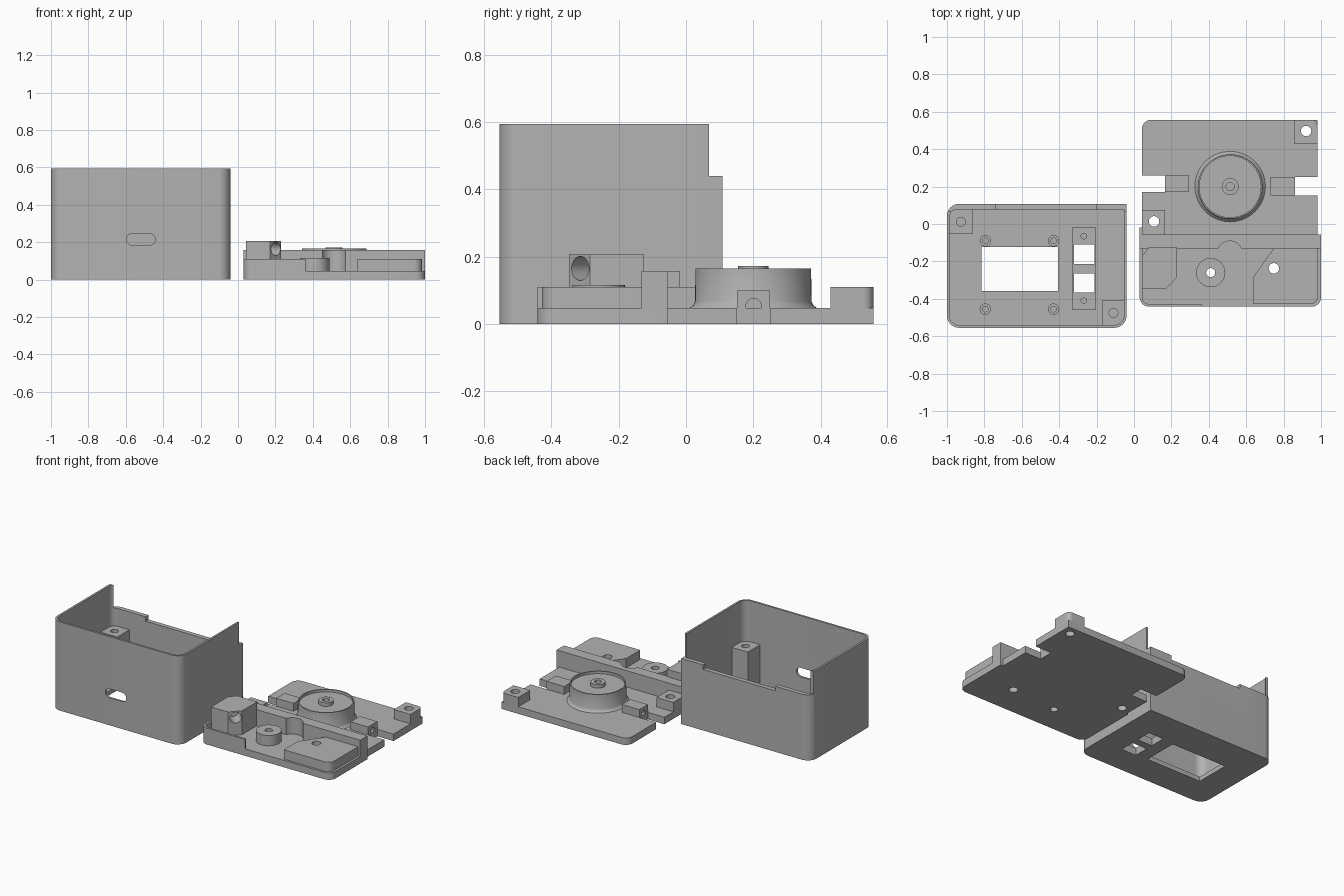
import bpy, bmesh, math
from mathutils import Vector, Matrix

if "Cube" in bpy.data.objects:
    bpy.data.objects.remove(bpy.data.objects["Cube"])

grey = bpy.data.materials.new("plain grey")
grey.diffuse_color = (0.45, 0.45, 0.45, 1)
grey.use_nodes = True
grey.node_tree.nodes["Principled BSDF"].inputs["Base Color"].default_value = grey.diffuse_color


def rounded(x0, x1, y0, y1, radii):
    """Rectangle outline; radii run front-left, front-right, back-right, back-left."""
    pts = []
    corners = [(x0, y0, 1, 1), (x1, y0, -1, 1), (x1, y1, -1, -1), (x0, y1, 1, -1)]
    for i, ((x, y, sx, sy), r) in enumerate(zip(corners, radii)):
        if r == 0:
            pts.append((x, y))
            continue
        for k in range(9):
            a = math.radians(180 + 90 * i + 90 * k / 8)
            pts.append((x + sx * r + r * math.cos(a), y + sy * r + r * math.sin(a)))
    return pts


def rect(x0, x1, y0, y1):
    return rounded(x0, x1, y0, y1, (0, 0, 0, 0))


def circle(x, y, r, n=40):
    return [(x + r * math.cos(2 * math.pi * k / n), y + r * math.sin(2 * math.pi * k / n))
            for k in range(n)]


def add_prism(bm, pts, z0, z1, matrix=Matrix()):
    low = [bm.verts.new(matrix @ Vector((x, y, z0))) for x, y in pts]
    top = [bm.verts.new(matrix @ Vector((x, y, z1))) for x, y in pts]
    bm.faces.new(low[::-1])
    bm.faces.new(top)
    n = len(pts)
    for i in range(n):
        j = (i + 1) % n
        bm.faces.new((low[i], low[j], top[j], top[i]))


def make_object(name, bm):
    bmesh.ops.recalc_face_normals(bm, faces=bm.faces)
    mesh = bpy.data.meshes.new(name)
    bm.to_mesh(mesh)
    bm.free()
    mesh.materials.append(grey)
    ob = bpy.data.objects.new(name, mesh)
    bpy.context.collection.objects.link(ob)
    return ob


def smooth(ob):
    bpy.ops.object.select_all(action='DESELECT')
    ob.select_set(True)
    bpy.context.view_layer.objects.active = ob
    bpy.ops.object.shade_smooth_by_angle(angle=math.radians(30))


def part(name, pts, z0, z1, cuts=()):
    """Prism with each cut (points, z0, z1[, matrix]) removed from it."""
    bm = bmesh.new()
    add_prism(bm, pts, z0, z1)
    ob = make_object(name, bm)
    for cut in cuts:
        cb = bmesh.new()
        add_prism(cb, *cut)
        cutter = make_object("cutter", cb)
        cutter.hide_render = True
        mod = ob.modifiers.new("cut", 'BOOLEAN')
        mod.operation, mod.solver, mod.object = 'DIFFERENCE', 'EXACT', cutter
        bpy.context.view_layer.objects.active = ob
        bpy.ops.object.modifier_apply(modifier=mod.name)
        bpy.data.objects.remove(cutter)
    smooth(ob)
    return ob


# Open case: shell with display window, switch windows and cable slot
FLOOR = 0.03
upright = Matrix.Rotation(math.radians(90), 4, 'X')   # prism runs along -y
windows = [(rect(-0.32, -0.21, -0.215, -0.11), -1, 1),
           (rect(-0.32, -0.21, -0.365, -0.265), -1, 1)]
screws = [(x, y) for x in (-0.795, -0.43) for y in (-0.09, -0.455)]
part("case_shell", rounded(-1, -0.04, -0.555, 0.108, (0.065, 0.065, 0, 0.065)), 0, 0.595, [
    (rounded(-0.986, -0.053, -0.541, 0.078, (0.053, 0.053, 0, 0.04)), FLOOR, 1),
    (rect(-1.1, 0.1, 0.068, 0.3), 0.44, 1),
    (rect(-0.74, -0.203, 0.05, 0.3), 0.41, 1),
    (rect(-0.815, -0.405, -0.357, -0.122), -1, 0.2),
    (rounded(-0.597, -0.442, 0.184, 0.245, (0.0304,) * 4), 0.4, 0.7, upright),
] + windows)

# Raised switch mount around the two small windows
part("switch_mount", rect(-0.33, -0.205, -0.46, -0.02), FLOOR - 0.01, 0.05, windows + [
    (circle(-0.268, y, 0.015, 20), 0.035, 1) for y in (-0.065, -0.41)])

# Display standoffs
for x, y in screws:
    part("display_standoff", circle(x, y, 0.03, 28), FLOOR - 0.01, 0.06,
         [(circle(x, y, 0.015, 20), 0.035, 1)])

# Case screw posts
for name, box, hole in (("case_post_back", (-0.99, -0.862, -0.05, 0.082), (-0.925, 0.012)),
                        ("case_post_front", (-0.172, -0.048, -0.546, -0.41), (-0.11, -0.475))):
    radii = (0, 0, 0, 0.04) if "back" in name else (0, 0.055, 0, 0)
    part(name, rounded(*box, radii), FLOOR - 0.01, 0.32, [(circle(*hole, 0.024, 24), 0.12, 1)])

# Lid plate: wide front section and narrower back section
BASE = 0.047
through = [(circle(x, y, r, 28), -1, 1) for x, y, r in
           ((0.41, -0.26, 0.024), (0.748, -0.237, 0.028), (0.92, 0.497, 0.028), (0.107, 0.014, 0.028))]
side_notches = [(rect(-0.1, 0.165, 0.17, 0.26), -1, 1), (rect(0.86, 1.1, 0.152, 0.25), -1, 1)]
part("lid_front_plate", rounded(0.03, 1, -0.442, -0.055, (0.05, 0.05, 0, 0)), 0, BASE, through[:2])
part("lid_back_plate", rounded(0.042, 0.98, -0.056, 0.557, (0, 0, 0.0, 0.05)), 0, BASE,
     through[2:] + side_notches)

# Ridge across the lid, with a rounded groove in its front
part("lid_ridge", rect(0.03, 1, -0.132, -0.055), BASE - 0.01, 0.157,
     [(circle(0.512, -0.158, 0.067), -1, 1)])
part("ridge_end", rect(0.03, 0.046, -0.06, -0.018), 0, 0.157)

# Thin rim round the front left corner
part("front_left_rim", rounded(0.03, 0.36, -0.442, -0.1, (0.05, 0, 0, 0)), BASE - 0.01, 0.11,
     [(rounded(0.045, 0.5, -0.428, 0.1, (0.036, 0, 0, 0)), -1, 1)])

# Cable block with a hole through its chamfered corner
diagonal = (Matrix.Translation((0.2, -0.312, 0.165))
            @ Vector((1, -1, 0)).to_track_quat('Z', 'Y').to_matrix().to_4x4())
part("cable_block", [(0.044, -0.348), (0.17, -0.348), (0.23, -0.285), (0.23, -0.125),
                     (0.08, -0.125), (0.044, -0.17)], BASE - 0.01, 0.207,
     [(circle(0, 0, 0.036, 28), -0.09, 0.1, diagonal)])

# Screw boss and angled screw block
part("screw_boss", circle(0.41, -0.26, 0.078), BASE - 0.01, 0.116, through[:1])
part("angled_block", rounded(0.64, 0.985, -0.428, -0.125, (0, 0.045, 0, 0))[:-1]
     + [(0.75, -0.125), (0.64, -0.28)], BASE - 0.01, 0.11, through[1:2])

# Corner posts on the back plate
part("corner_post_back", rounded(0.856, 0.98, 0.43, 0.557, (0, 0, 0.03, 0)), BASE - 0.01, 0.11, through[2:3])
part("corner_post_left", rect(0.042, 0.167, -0.056, 0.075), BASE - 0.01, 0.11, through[3:4])

# Axle blocks with a sideways hole facing each notch
along_x = Matrix.Rotation(math.radians(90), 4, 'Y')
for name, x0, x1, y0, y1, mouth in (("axle_block_left", 0.165, 0.293, 0.17, 0.26, 0.165),
                                    ("axle_block_right", 0.73, 0.86, 0.152, 0.25, 0.86)):
    part(name, rect(x0, x1, y0, y1), 0, 0.1,
         [(circle(-0.053, (y0 + y1) / 2, 0.023, 24), mouth - 0.08, mouth + 0.08, along_x)])

# Round drum: turned profile with flared foot, thin rim and drilled hub
profile = [(0.192, BASE - 0.005), (0.186, 0.05), (0.178, 0.056), (0.173, 0.067), (0.172, 0.165),
           (0.164, 0.165), (0.164, 0.148), (0.045, 0.148), (0.045, 0.172), (0.022, 0.172),
           (0.022, 0.1), (0, 0.1)]
bm = bmesh.new()
verts = [bm.verts.new((r, 0, z)) for r, z in profile]
edges = [bm.edges.new(pair) for pair in zip(verts, verts[1:])]
bmesh.ops.spin(bm, geom=verts + edges, cent=(0, 0, 0), axis=(0, 0, 1),
               angle=2 * math.pi, steps=64)
bmesh.ops.remove_doubles(bm, verts=bm.verts, dist=0.0001)
drum = make_object("round_drum", bm)
drum.data.transform(Matrix.Translation((0.514, 0.2, 0)))
smooth(drum)
